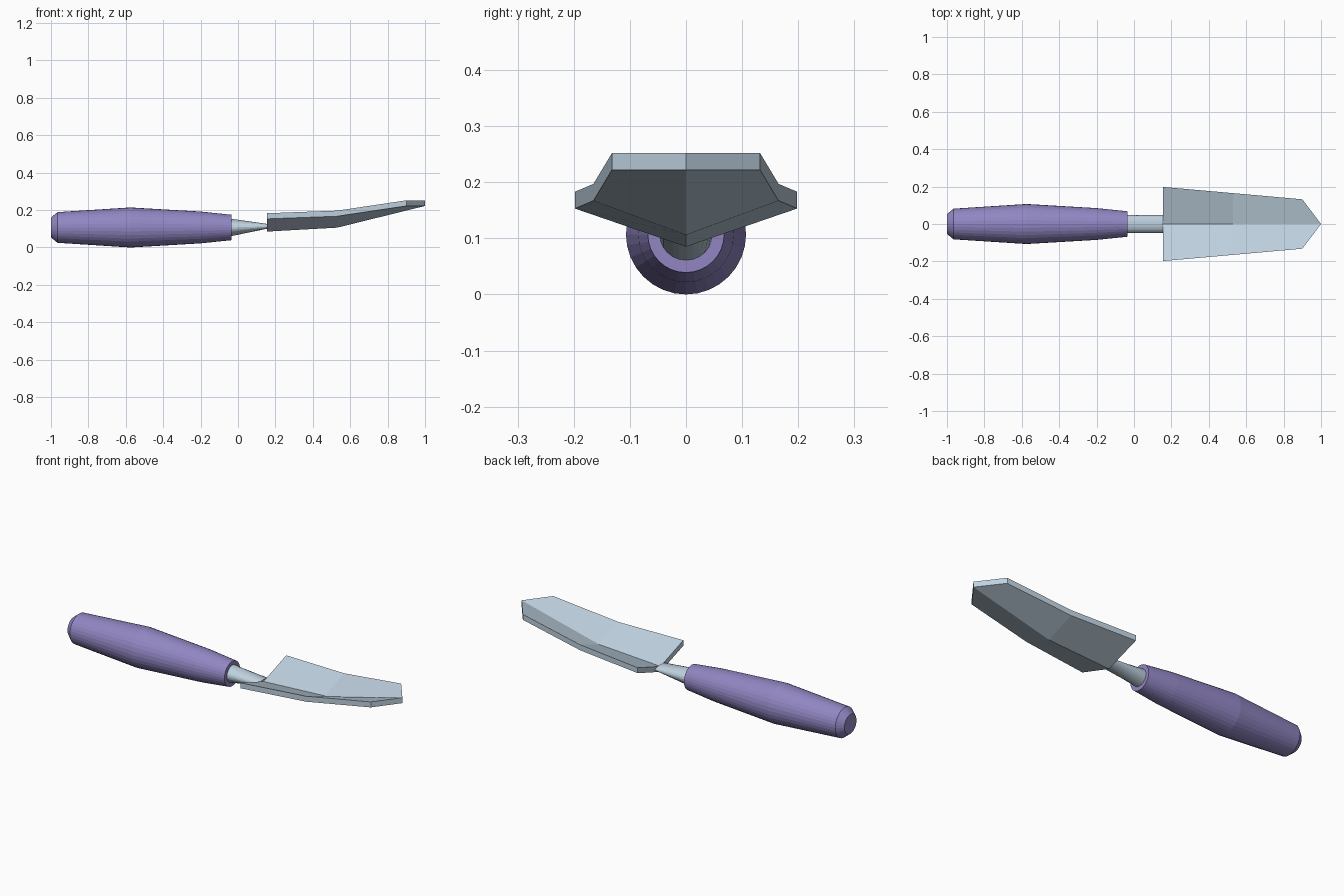
import bpy
import bmesh
from math import cos, sin, tau

cube = bpy.data.objects.get("Cube")
if cube:
    bpy.data.objects.remove(cube)


def material(name, rgb):
    mat = bpy.data.materials.new(name)
    mat.use_nodes = True
    colour = (*rgb, 1)
    mat.diffuse_color = colour
    mat.node_tree.nodes["Principled BSDF"].inputs["Base Color"].default_value = colour
    return mat


def finish(name, bm, mat):
    bmesh.ops.recalc_face_normals(bm, faces=bm.faces)
    mesh = bpy.data.meshes.new(name)
    bm.to_mesh(mesh)
    bm.free()
    mesh.materials.append(mat)
    obj = bpy.data.objects.new(name, mesh)
    bpy.context.collection.objects.link(obj)
    return obj


def loft(name, sections, sides, mat):
    """Join elliptical rings (x, half width, half height, centre z) along x."""
    bm = bmesh.new()
    rings = []
    for x, ry, rz, cz in sections:
        angles = [tau * i / sides for i in range(sides)]
        rings.append([bm.verts.new((x, ry * cos(a), cz + rz * sin(a))) for a in angles])
    for a, b in zip(rings, rings[1:]):
        for i in range(sides):
            j = (i + 1) % sides
            bm.faces.new((a[i], a[j], b[j], b[i]))
    bm.faces.new(rings[0])
    bm.faces.new(rings[-1])
    return finish(name, bm, mat)


purple = material("purple handle", (0.285, 0.24, 0.545))
steel = material("pale steel", (0.52, 0.64, 0.74))

# Turned handle
AXIS = 0.107
profile = [(-1, 0.053), (-0.965, 0.082), (-0.575, 0.107), (-0.2, 0.085), (-0.035, 0.068)]
loft("handle", [(x, r, r, AXIS) for x, r in profile], 32, purple)

# Neck, flattened towards the blade
loft("neck", [(-0.04, 0.047, 0.047, AXIS), (0.155, 0.047, 0.013, 0.113)], 24, steel)

# Folded blade: half of the upper skin, mirrored and thickened downwards
THICK = 0.03
ridge = [(0.155, 0, 0.115), (0.53, 0, 0.136), (1, 0, 0.252)]
rim = [(0.155, 0.198, 0.183), (0.53, 0.165, 0.197), (0.9, 0.132, 0.252)]
bm = bmesh.new()
for side in (1, -1):
    mid = [bm.verts.new(p) for p in ridge]
    edge = [bm.verts.new((x, side * y, z)) for x, y, z in rim]
    for i in range(2):
        bm.faces.new((mid[i], mid[i + 1], edge[i + 1], edge[i])[::side])
bmesh.ops.remove_doubles(bm, verts=bm.verts, dist=0.0001)
lower = bmesh.ops.extrude_face_region(bm, geom=bm.faces[:], use_keep_orig=True)["geom"]
bmesh.ops.translate(bm, vec=(0, 0, -THICK),
                    verts=[g for g in lower if isinstance(g, bmesh.types.BMVert)])
finish("blade", bm, steel)
